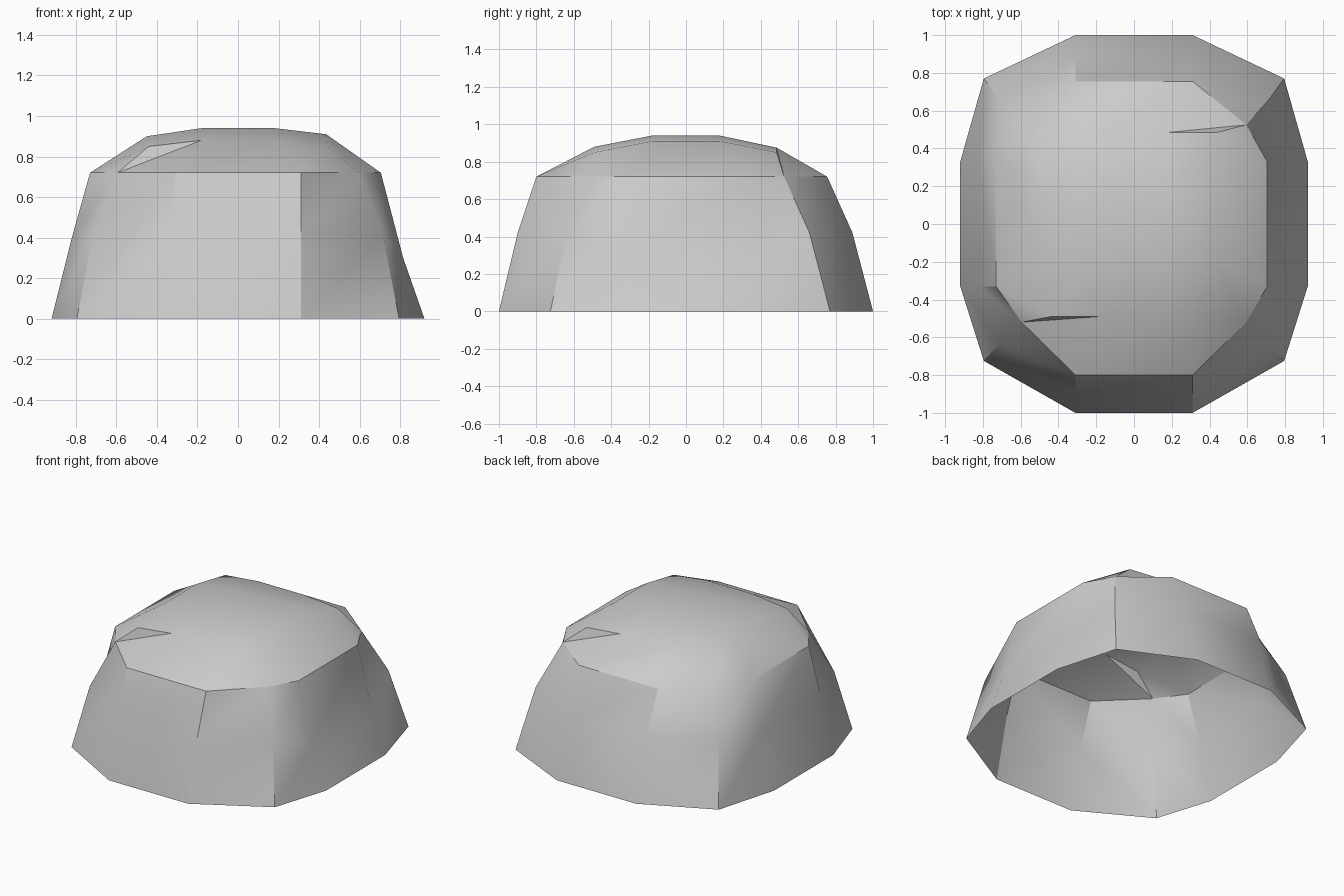
import bpy, bmesh, math

cube = bpy.data.objects.get("Cube")
if cube:
    bpy.data.objects.remove(cube)

# Plain grey surface
grey = bpy.data.materials.new("stone_grey")
grey.use_nodes = True
colour = (0.6, 0.6, 0.6, 1)
grey.diffuse_color = colour
grey.node_tree.nodes["Principled BSDF"].inputs["Base Color"].default_value = colour

bm = bmesh.new()


def ring(half_x, half_y, front, right, back, left, corner_x, corner_front, corner_back, corner_z):
    """Twelve points counterclockwise; each side is (distance, height)."""
    points = [
        (-corner_x, -corner_front, corner_z), (-half_x, -front[0], front[1]), (half_x, -front[0], front[1]),
        (corner_x, -corner_front, corner_z), (right[0], -half_y, right[1]), (right[0], half_y, right[1]),
        (corner_x, corner_back, corner_z), (half_x, back[0], back[1]), (-half_x, back[0], back[1]),
        (-corner_x, corner_back, corner_z), (-left[0], half_y, left[1]), (-left[0], -half_y, left[1]),
    ]
    return [bm.verts.new(p) for p in points]


# Rim, wall, shoulder and crown rings
rings = [
    ring(.31, .33, (1, 0), (.92, 0), (1, 0), (.92, 0), .795, .725, .77, 0),
    ring(.31, .33, (.9, .42), (.815, .3), (.89, .42), (.82, .4), .715, .635, .66, .42),
    ring(.31, .33, (.8, .72), (.705, .72), (.755, .72), (.73, .72), .595, .52, .525, .72),
    ring(.18, .18, (.49, .88), (.435, .91), (.485, .875), (.45, .9), .44, .49, .485, .85),
]

# Each band is split along the same rising diagonal
for low, high in zip(rings, rings[1:]):
    for i in range(12):
        j = (i + 1) % 12
        bm.faces.new((low[i], low[j], high[j]))
        bm.faces.new((low[i], high[j], high[i]))

# Crown cap: a three by three grid inside the last ring
c = rings[-1]
t = [bm.verts.new((x, y, .94)) for x, y in ((-.18, -.18), (.18, -.18), (.18, .18), (-.18, .18))]
bm.faces.new(t)
for k in range(4):
    corner = 3 * k
    bm.faces.new((c[corner], c[corner + 1], t[k], c[corner - 1]))
    bm.faces.new((c[corner + 1], c[corner + 2], t[(k + 1) % 4], t[k]))

mesh = bpy.data.meshes.new("dome_shell")
bm.to_mesh(mesh)
bm.free()
mesh.materials.append(grey)
dome = bpy.data.objects.new("dome_shell", mesh)
bpy.context.collection.objects.link(dome)
bpy.context.view_layer.objects.active = dome
dome.select_set(True)
bpy.ops.object.shade_smooth_by_angle(angle=math.radians(30))
